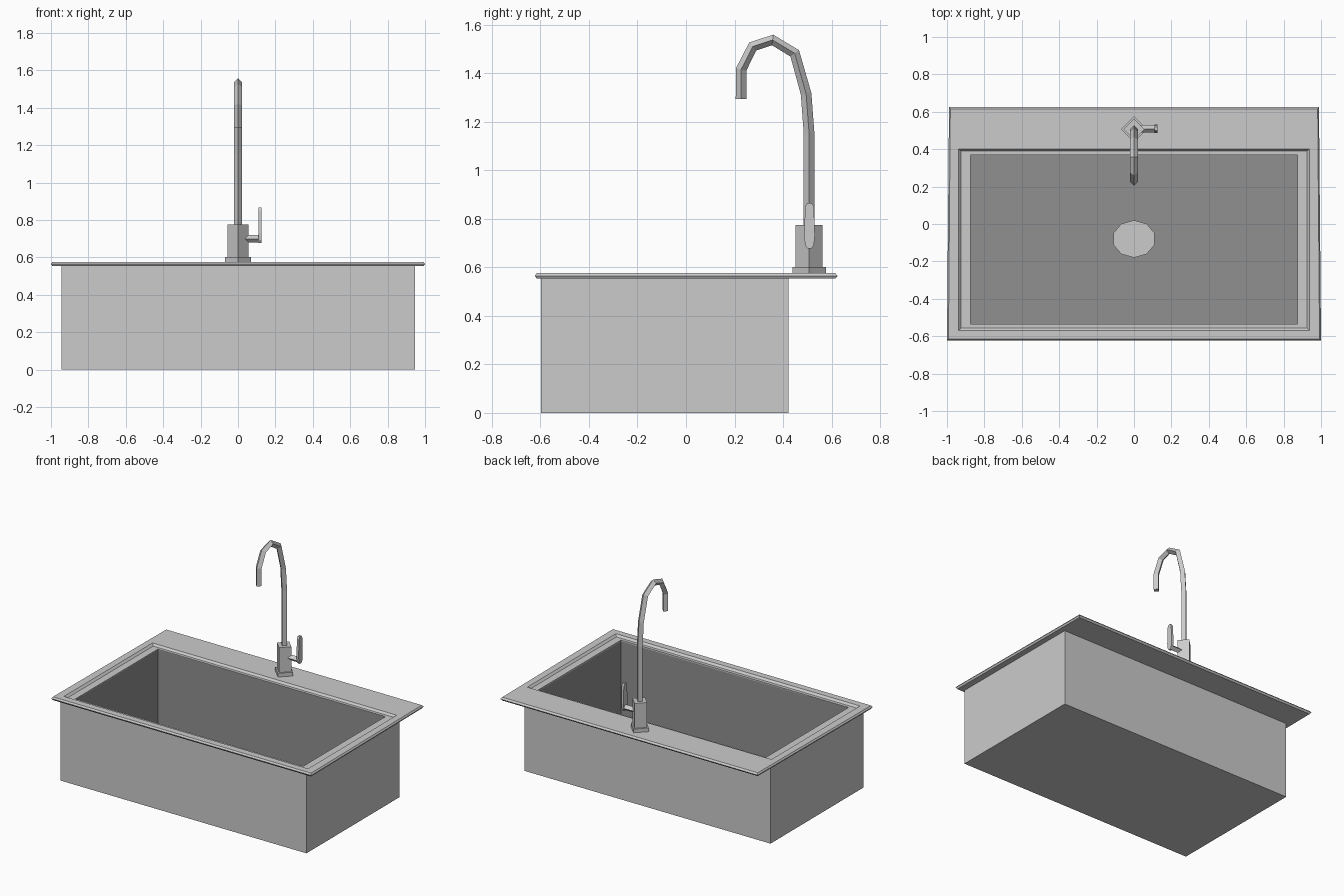
import bpy, bmesh, math
from mathutils import Vector

if "Cube" in bpy.data.objects:
    bpy.data.objects.remove(bpy.data.objects["Cube"])


def finish(name, bm, recalc=True):
    if recalc:
        bmesh.ops.recalc_face_normals(bm, faces=bm.faces)
    me = bpy.data.meshes.new(name)
    bm.to_mesh(me)
    bm.free()
    ob = bpy.data.objects.new(name, me)
    bpy.context.collection.objects.link(ob)
    return ob


def skin(name, loops, cyclic=False, caps=(True, True)):
    """Join equal-length point loops with quads; optionally cap the ends."""
    bm = bmesh.new()
    rings = [[bm.verts.new(p) for p in loop] for loop in loops]
    n = len(rings[0])
    pairs = list(zip(rings, rings[1:]))
    if cyclic:
        pairs.append((rings[-1], rings[0]))
    for a, b in pairs:
        for i in range(n):
            j = (i + 1) % n
            bm.faces.new((a[i], a[j], b[j], b[i]))
    if not cyclic:
        if caps[0]:
            bm.faces.new(rings[0][::-1])
        if caps[1]:
            bm.faces.new(rings[-1])
    return finish(name, bm)


def rect(x, y0, y1, z, xb=None):
    xb = x if xb is None else xb
    return [(-x, y0, z), (x, y0, z), (xb, y1, z), (-xb, y1, z)]


def tube(name, path, r, n=4):
    """Low-poly tube along a path in the YZ plane."""
    pts = [Vector(p) for p in path]
    side = Vector((1, 0, 0))
    loops = []
    for i, p in enumerate(pts):
        d0 = (p - pts[max(i - 1, 0)]).normalized()
        d1 = (pts[min(i + 1, len(pts) - 1)] - p).normalized()
        up = (d0 + d1).normalized().cross(side)
        loops.append([p + r * (math.cos(2 * math.pi * k / n) * side
                               + math.sin(2 * math.pi * k / n) * up) for k in range(n)])
    return skin(name, loops)


# Rim: chamfered outer edge, flat deck, stepped ledge round the opening
skin("sink_rim", [
    rect(0.875, -0.535, 0.37, 0.553),
    rect(0.992, -0.615, 0.615, 0.553, 0.982),
    rect(1.0, -0.623, 0.625, 0.565, 0.989),
    rect(0.992, -0.615, 0.615, 0.576, 0.982),
    rect(0.938, -0.57, 0.402, 0.576),
    rect(0.925, -0.557, 0.39, 0.562),
    rect(0.875, -0.535, 0.37, 0.562),
], cyclic=True)

# Outer basin shell, open at the top
skin("basin", [rect(0.945, -0.598, 0.422, 0), rect(0.945, -0.598, 0.422, 0.555)],
     caps=(True, False))

# Darker inner bowl hanging from the opening
bowl = skin("bowl_lining", [rect(0.875, -0.535, 0.37, 0.012), rect(0.875, -0.535, 0.37, 0.56)],
            caps=(True, False))
bowl.data.flip_normals()
dark = bpy.data.materials.new("dark_grey")
dark.diffuse_color = (0.28, 0.28, 0.28, 1)
dark.use_nodes = True
dark.node_tree.nodes["Principled BSDF"].inputs["Base Color"].default_value = dark.diffuse_color
bowl.data.materials.append(dark)

# Drain disc on the bowl floor
bm = bmesh.new()
ring = [bm.verts.new((0.116 * math.sin(k * math.pi / 5), -0.08 + 0.1 * math.cos(k * math.pi / 5), 0.022))
        for k in range(10)]
bm.faces.new(ring[::-1])
finish("drain", bm, recalc=False)

# Tap base and body: square columns turned by 45 degrees
FY = 0.507
tube("tap_base", [(0, FY, 0.573), (0, FY, 0.602)], 0.069)
tube("tap_body", [(0, FY, 0.602), (0, FY, 0.775)], 0.056)

# Gooseneck spout
spout = [(0.507, 0.77), (0.507, 1.155), (0.495, 1.315), (0.448, 1.482),
         (0.357, 1.537), (0.275, 1.51), (0.227, 1.415), (0.227, 1.294)]
tube("spout", [(0, y, z) for y, z in spout], 0.022)

# Lever: diamond stem and an upright tapered paddle
LY = 0.509
skin("lever_stem", [[(x, LY + 0.02 * math.cos(k * math.pi / 2), 0.699 + 0.02 * math.sin(k * math.pi / 2))
                     for k in range(4)] for x in (0.03, 0.112)])
half = [(0.008, 0.677), (0.018, 0.692), (0.022, 0.73), (0.018, 0.85), (0.009, 0.866)]
outline = [(LY + w, z) for w, z in half] + [(LY - w, z) for w, z in reversed(half)]
skin("lever_paddle", [[(x, y, z) for y, z in outline] for x in (0.109, 0.125)])
